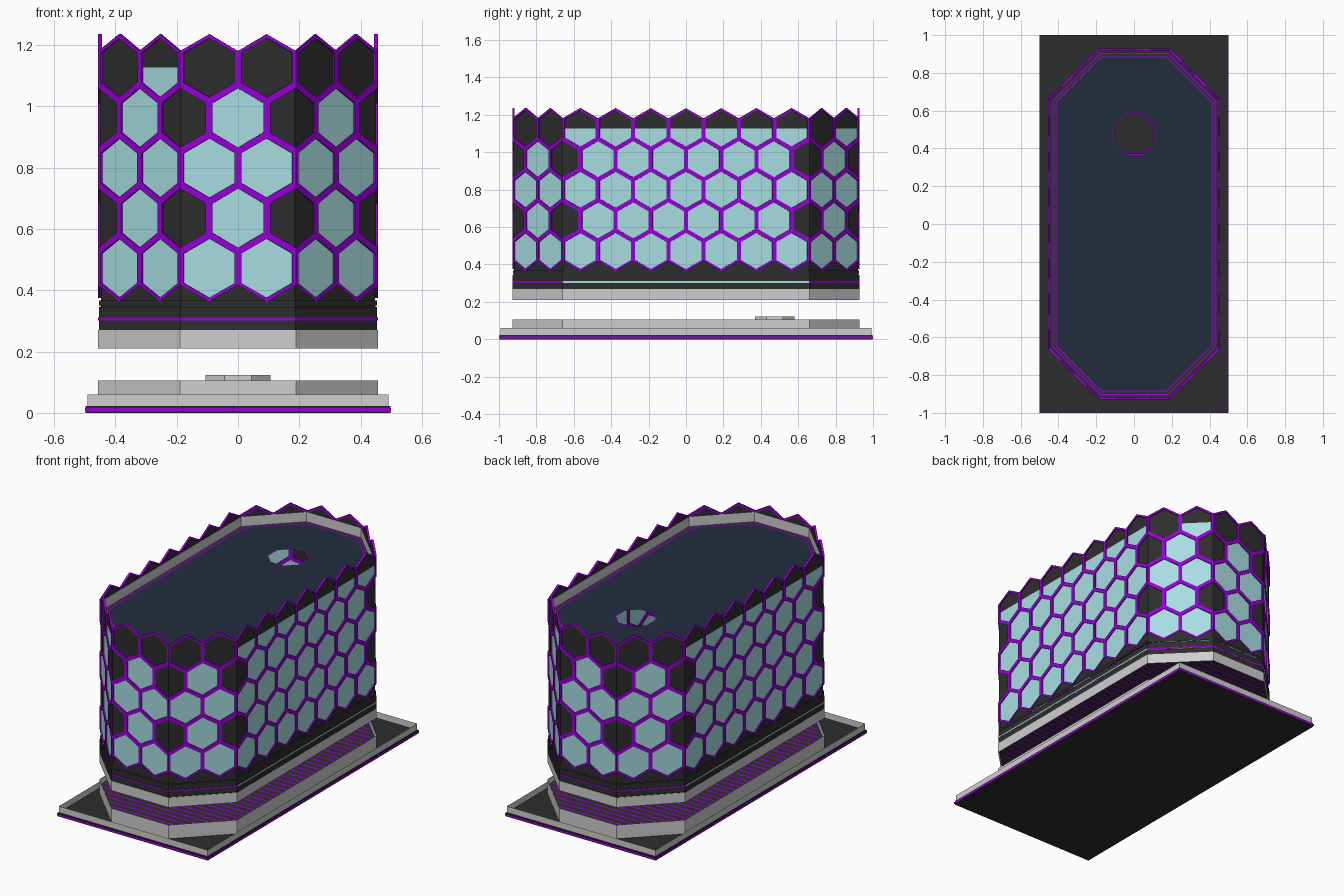
import bpy, math

if "Cube" in bpy.data.objects:
    bpy.data.objects.remove(bpy.data.objects["Cube"])

# ---------- colours ----------
def mat(name, rgb):
    m = bpy.data.materials.new(name)
    m.diffuse_color = (*rgb, 1)
    m.use_nodes = True
    m.node_tree.nodes["Principled BSDF"].inputs["Base Color"].default_value = m.diffuse_color
    return m

MATS = [mat("charcoal", (0.027, 0.027, 0.027)), mat("violet", (0.30, 0.0, 0.66)),
        mat("pale_cyan_glass", (0.39, 0.73, 0.76)), mat("light_grey", (0.62, 0.62, 0.62)),
        mat("navy_roof", (0.015, 0.026, 0.045))]
DARK, VIOLET, GLASS, GREY, NAVY = range(5)


class Part:
    """Collects faces, each with a colour, and turns them into one object."""
    def __init__(self, name):
        self.name, self.v, self.f, self.m = name, [], [], []

    def face(self, pts, m, flip=False):
        n = len(self.v)
        self.v += [tuple(p) for p in (reversed(pts) if flip else pts)]
        self.f.append(range(n, n + len(pts)))
        self.m.append(m)

    def done(self):
        me = bpy.data.meshes.new(self.name)
        me.from_pydata(self.v, [], [list(f) for f in self.f])
        used = sorted(set(self.m))
        for i in used:
            me.materials.append(MATS[i])
        for p, m in zip(me.polygons, self.m):
            p.material_index = used.index(m)
        ob = bpy.data.objects.new(self.name, me)
        bpy.context.collection.objects.link(ob)


# ---------- octagonal plan, measured in hexagon widths ----------
W = 0.189
R = W / math.sqrt(3)
LENGTHS = [2, 2, 7, 2, 2, 2, 7, 2]
STARTS = [sum(LENGTHS[:i]) for i in range(8)]
TOTAL = sum(LENGTHS)
Z0, STEP = 0.472, 1.5 * R


def octagon(off=0.0):
    """Plan corners, pushed outwards by off; first one is front left."""
    a = 3.5 * W
    X, Y = W + W * math.sqrt(2) + off, a + W * math.sqrt(2) + off
    d = off * math.tan(math.pi / 8)
    w, a = W + d, a + d
    return [(-w, -Y), (w, -Y), (X, -a), (X, a), (w, Y), (-w, Y), (-X, a), (-X, -a)]


def small_octagon(r, cy=0.475):
    return [(r * math.cos(math.radians(-112.5 + 45 * i)),
             cy + r * math.sin(math.radians(-112.5 + 45 * i))) for i in range(8)]


def wall_point(s, z, off, mid):
    """Wrap wall coordinates (s, z) on to the side that holds mid."""
    m = mid % TOTAL
    i = max(k for k in range(8) if STARTS[k] <= m)
    t = (m + s - mid - STARTS[i]) / LENGTHS[i]
    o = octagon(off)
    a, b = o[i], o[(i + 1) % 8]
    return (a[0] + (b[0] - a[0]) * t, a[1] + (b[1] - a[1]) * t, z)


def strip(part, loop, z0, z1, m, alt=None):
    """Vertical band round a plan loop; alt recolours given sides."""
    for i in range(len(loop)):
        a, b = loop[i], loop[(i + 1) % len(loop)]
        col = alt[i] if alt and i in alt else m
        part.face([(*a, z0), (*b, z0), (*b, z1), (*a, z1)], col)


def flat_ring(part, outer, inner, z, m):
    for i in range(8):
        j = (i + 1) % 8
        part.face([(*outer[i], z), (*outer[j], z), (*inner[j], z), (*inner[i], z)], m)


def disc(part, loop, z, m, down=False):
    part.face([(*p, z) for p in loop], m, down)


def stripes(part, z, off, down=False):
    """Thin cross stripes clipped to the octagon."""
    X, A = octagon(off)[2][0], octagon(off)[3][1]
    for k in range(-20, 21):
        y = k * 0.045
        h = X - max(0, abs(y) + 0.006 - A)
        part.face([(-h, y - .006, z), (h, y - .006, z), (h, y + .006, z), (-h, y + .006, z)],
                  VIOLET, down)


# ---------- ground plate ----------
def box(name, hx, hy, z0, z1, m):
    p = Part(name)
    loop = [(-hx, -hy), (hx, -hy), (hx, hy), (-hx, hy)]
    strip(p, loop, z0, z1, m)
    disc(p, loop, z1, m)
    disc(p, loop, z0, m, True)
    p.done()

box("plate_bottom", 0.497, 0.997, 0.0, 0.004, DARK)
box("plate_violet_edge", 0.5, 1.0, 0.004, 0.016, VIOLET)
box("plate_top", 0.497, 0.997, 0.016, 0.022, DARK)

p = Part("plate_curb")
strip(p, [(-.492, -.992), (.492, -.992), (.492, .992), (-.492, .992)], 0.02, 0.06, GREY)
p.done()

# ---------- octagonal plinth with striped floor and round hub ----------
p = Part("plinth_curb")
strip(p, octagon(), 0.02, 0.105, GREY)
p.done()
p = Part("plinth_floor")
disc(p, octagon(-0.002), 0.07, DARK)
stripes(p, 0.073, -0.006)
p.done()
p = Part("hub")
strip(p, small_octagon(0.115), 0.07, 0.123, GREY)
disc(p, small_octagon(0.115), 0.12, DARK)
p.done()

# ---------- floating body: skirt, underside, lower bands ----------
p = Part("body_skirt")
strip(p, octagon(), 0.21, 0.27, GREY)
p.done()
p = Part("body_underside")
disc(p, octagon(-0.002), 0.25, DARK, True)
stripes(p, 0.247, -0.006, True)
disc(p, octagon(-0.004), 0.272, DARK)
p.done()
p = Part("lower_bands")
sides = {2: GLASS, 6: GLASS}
strip(p, octagon(-0.002), 0.27, 0.302, DARK)
strip(p, octagon(0.0), 0.302, 0.311, VIOLET, sides)
strip(p, octagon(-0.002), 0.311, 0.345, DARK)
strip(p, octagon(-0.007), 0.345, 0.35, DARK)
strip(p, octagon(-0.003), 0.35, Z0 - R + 0.004, DARK)
strip(p, octagon(-0.009), Z0 - R, Z0 - R / 2 + 0.005, DARK)
p.done()

# ---------- honeycomb wall, each hexagon as two halves that can fold at corners ----------
panels, frames = Part("honeycomb_panels"), Part("honeycomb_frames")
HALF = [(0, -1), (0.5, -0.5), (0.5, 0.5), (0, 1)]
LIT_TOP = set(range(4, 11)) | set(range(17, 24)) | {12, 25}
INSET = 0.885
for row in range(5):
    zc = Z0 + row * STEP
    for n in range(TOTAL):
        c = n + (0.5 if row % 2 == 0 else 0)
        lower = upper = GLASS
        if row % 2 and n in STARTS:
            lower = upper = DARK
        if row == 4:
            upper = DARK
            lower = GLASS if n in LIT_TOP else DARK
        for sgn in (-1, 1):
            def pt(q, k, off):
                return wall_point(c + sgn * q[0] * k, zc + q[1] * R * k, off, c + sgn * 0.25)
            flip = sgn < 0
            low = [(0, -1), (0.5, -0.5), (0.5, 0), (0, 0)]
            high = [(0, 0), (0.5, 0), (0.5, 0.5), (0, 1)]
            panels.face([pt(q, INSET, -0.006) for q in low], lower, flip)
            panels.face([pt(q, INSET, -0.006) for q in high], upper, flip)
            for e in range(3):
                a, b = HALF[e], HALF[e + 1]
                frames.face([pt(a, 1, 0), pt(b, 1, 0), pt(b, INSET, 0), pt(a, INSET, 0)],
                            VIOLET, flip)
                frames.face([pt(a, INSET, 0), pt(b, INSET, 0), pt(b, INSET, -.012),
                             pt(a, INSET, -.012)], VIOLET, flip)
                frames.face([pt(a, 1, -.012), pt(b, 1, -.012), pt(b, INSET, -.012),
                             pt(a, INSET, -.012)], VIOLET, not flip)
            if row == 4:   # jagged top edge
                a, b = HALF[2], HALF[3]
                frames.face([pt(a, 1, -.012), pt(b, 1, -.012), pt(b, 1, 0), pt(a, 1, 0)],
                            VIOLET, not flip)
panels.done()
frames.done()

# ---------- roof with round opening, trim lines and parapet ----------
ZR = 1.122
p = Part("roof")
flat_ring(p, octagon(-0.010), octagon(-0.024), ZR, DARK)
flat_ring(p, octagon(-0.024), octagon(-0.030), ZR, VIOLET)
flat_ring(p, octagon(-0.030), octagon(-0.041), ZR, DARK)
flat_ring(p, octagon(-0.041), octagon(-0.046), ZR, VIOLET)
flat_ring(p, octagon(-0.046), small_octagon(0.118), ZR, NAVY)
flat_ring(p, small_octagon(0.118), small_octagon(0.111), ZR, VIOLET)
p.done()
p = Part("parapet")
strip(p, octagon(-0.020), ZR, 1.182, GREY)
p.done()
